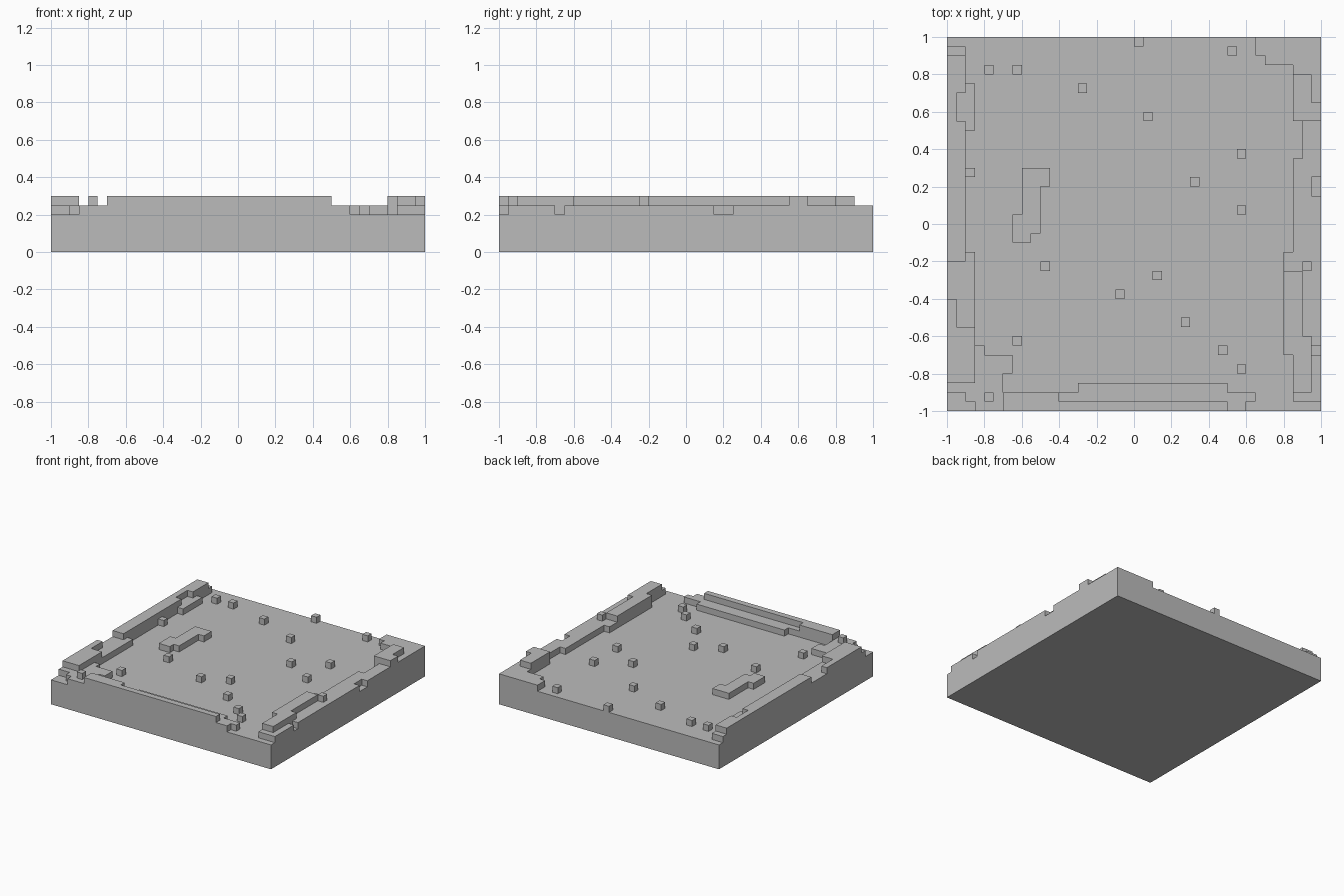
import bpy
import bmesh

CELL = 0.05    # edge length of one terrain block
GROUND = 4     # ground height, counted in blocks

cube = bpy.data.objects.get("Cube")
if cube:
    bpy.data.objects.remove(cube, do_unlink=True)

stone = bpy.data.materials.new("stone_grey")
stone.use_nodes = True
grey = (0.5, 0.5, 0.5, 1)
stone.diffuse_color = grey
stone.node_tree.nodes["Principled BSDF"].inputs["Base Color"].default_value = grey


def finish(name, bm):
    """Turn a bmesh into a named, flat shaded object."""
    mesh = bpy.data.meshes.new(name)
    bm.to_mesh(mesh)
    bm.free()
    mesh.materials.append(stone)
    obj = bpy.data.objects.new(name, mesh)
    bpy.context.collection.objects.link(obj)
    return obj


def cells(rects):
    """All grid cells covered by (left, front, right, back) rectangles."""
    return {(x, y) for x0, y0, x1, y1 in rects
            for x in range(x0, x1) for y in range(y0, y1)}


def terrace(name, filled, bottom, top, closed=False):
    """Raise a set of grid cells into one block with stepped outline."""
    bm = bmesh.new()

    def face(*points):
        bm.faces.new([bm.verts.new([c * CELL for c in p]) for p in points])

    for x, y in filled:
        corners = [(x, y), (x + 1, y), (x + 1, y + 1), (x, y + 1)]
        neighbours = [(x, y - 1), (x + 1, y), (x, y + 1), (x - 1, y)]
        face(*[(*c, top) for c in corners])
        if closed:
            face(*[(*c, bottom) for c in reversed(corners)])
        for i, neighbour in enumerate(neighbours):
            if neighbour not in filled:
                a, b = corners[i], corners[(i + 1) % len(corners)]
                face((*a, bottom), (*b, bottom), (*b, top), (*a, top))
    bmesh.ops.remove_doubles(bm, verts=bm.verts, dist=CELL / 100)
    bmesh.ops.dissolve_limit(bm, angle_limit=0.01, verts=bm.verts, edges=bm.edges)
    return finish(name, bm)


# Ground slab
terrace("ground_slab", cells([(-20, -20, 20, 20)]), 0, GROUND, closed=True)

# Low banks along the edges, one block high
left_low = cells([
    (-20, -4, -18, 19), (-18, 10, -17, 15), (-18, 5, -17, 6),
    (-20, -18, -17, -3), (-18, -19, -17, -18),
])
corner_low = cells([(-17, -20, -14, -14), (-17, -14, -16, -13), (-14, -16, -13, -14)])
front_low = cells([
    (-14, -20, -6, -18), (-6, -20, 10, -17), (10, -19, 13, -18), (10, -20, 12, -19),
])
right_low = cells([
    (13, 18, 20, 20), (14, 17, 20, 18), (17, 11, 20, 17), (18, 7, 20, 11),
    (17, -3, 20, 7), (16, -14, 20, -3), (17, -19, 20, -14),
]) - cells([(19, 3, 20, 5), (19, -14, 20, -13)])
terrace("left_and_front_bank", left_low | corner_low | front_low, GROUND, GROUND + 1)
terrace("right_bank", right_low, GROUND, GROUND + 1)

# High ridges standing on the banks
back_left = cells([(-20, -4, -18, 18)]) - cells([(-19, 11, -18, 14)])
ridges = {
    "back_left_ridge": back_left,
    "front_left_ridge": cells([(-20, -17, -17, -11), (-20, -11, -19, -8)]),
    "front_ridge": cells([(-14, -20, -8, -18), (-8, -20, 10, -19)]),
    "back_right_ridge": cells([(17, 11, 19, 16), (19, 11, 20, 13)]),
    "front_right_ridge": cells([(16, -12, 18, -5), (16, -14, 19, -12), (17, -18, 19, -14)]),
    "front_left_bank_stone": {(-16, -19)},
    "right_bank_stone": {(18, -5)},
}
for name, filled in ridges.items():
    terrace(name, filled, GROUND + 1, GROUND + 2)

# Raised island in the field
island = cells([(-12, 4, -9, 6), (-12, 1, -10, 4), (-13, -1, -10, 1), (-13, -2, -11, -1)])
terrace("island", island, GROUND, GROUND + 1)

# Loose single stones scattered over the ground
stones = [
    (-16, 16), (-13, 16), (-6, 14), (0, 19), (10, 18), (1, 11), (11, 7), (6, 4),
    (11, 1), (-10, -5), (2, -6), (-2, -8), (5, -11), (9, -14), (11, -16), (-13, -13),
]
for number, cell in enumerate(stones, 1):
    terrace(f"field_stone_{number}", {cell}, GROUND, GROUND + 1)
